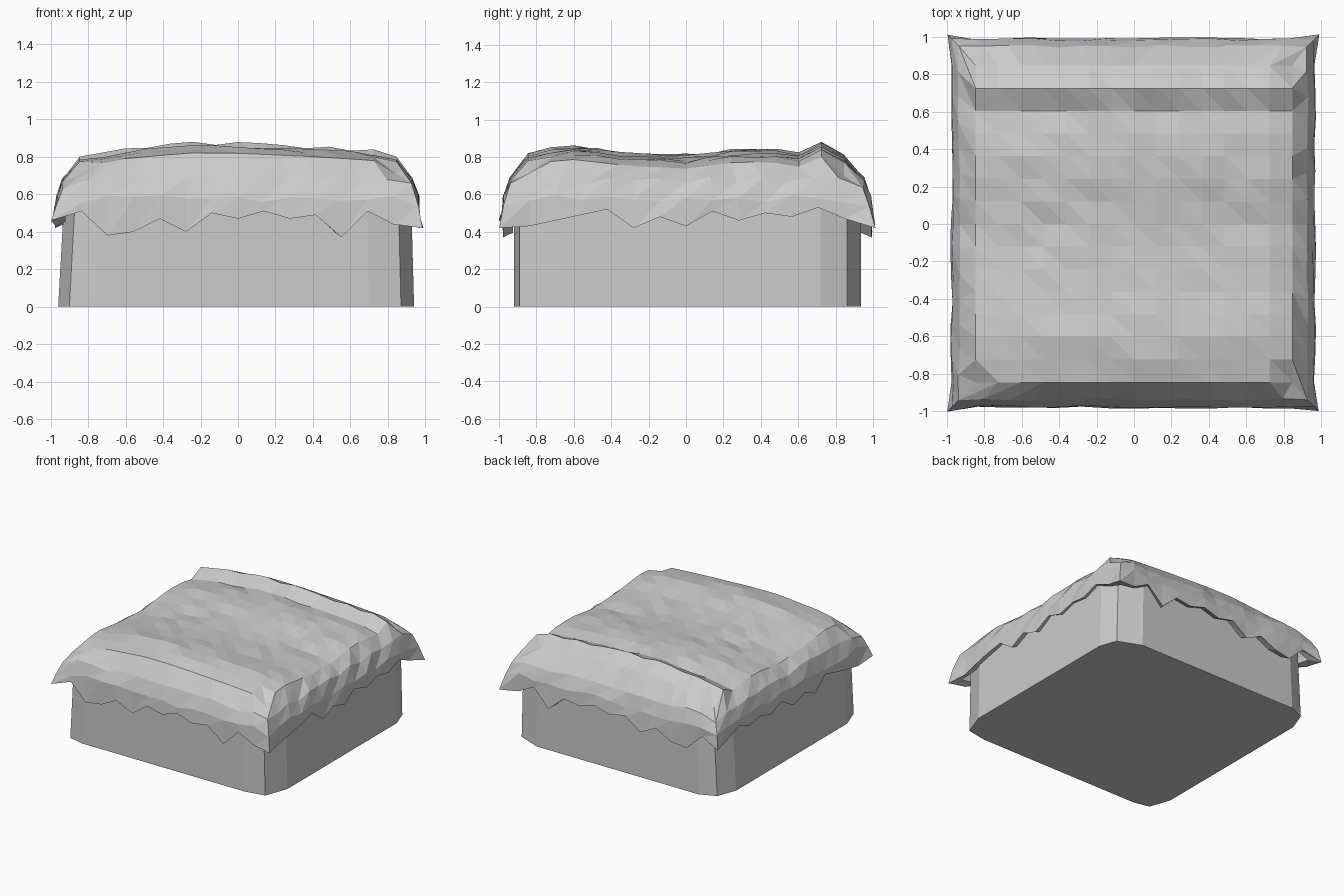
import bpy, random

if "Cube" in bpy.data.objects:
    bpy.data.objects.remove(bpy.data.objects["Cube"])

random.seed(4)
N = 14                      # quads along each side of the cover
R = 0.845                   # half width of the cover's flat top


def interp(pts, t):
    if t <= pts[0][0]:
        return pts[0][1]
    for (a, va), (b, vb) in zip(pts, pts[1:]):
        if t <= b:
            return va + (vb - va) * (t - a) / (b - a)
    return pts[-1][1]


def make(name, verts, faces):
    me = bpy.data.meshes.new(name)
    me.from_pydata(verts, [], faces)
    me.update()
    ob = bpy.data.objects.new(name, me)
    bpy.context.collection.objects.link(ob)
    return ob


# base: box with faceted corners, slightly tapered
outline = [(-0.77, -0.92), (0.70, -0.92), (0.87, -0.89), (0.94, -0.70),
           (0.94, 0.72), (0.89, 0.86), (0.70, 0.935), (-0.77, 0.935),
           (-0.90, 0.88), (-0.96, 0.72), (-0.96, -0.72), (-0.90, -0.89)]
n = len(outline)
bv = [(x, y, 0) for x, y in outline] + [(x * 0.975 + 0.008, y, 0.57) for x, y in outline]
bf = [list(range(n))[::-1], list(range(n, 2 * n))]
bf += [(i, (i + 1) % n, n + (i + 1) % n, n + i) for i in range(n)]
make("base", bv, bf)

# cover: lumpy top grid
prof_x = [(-0.85, .765), (-0.6, .81), (-0.25, .84), (0, .838), (0.4, .82), (0.72, .80), (0.85, .765)]
prof_y = [(-0.85, -.02), (-0.72, .01), (-0.6, .02), (-0.3, -.015), (0, -.028), (0.3, .01),
          (0.5, 0), (0.61, -.02), (0.73, .038), (0.85, -.03)]
verts, faces, top = [], [], {}
for j in range(N + 1):
    for i in range(N + 1):
        x, y = -R + 2 * R * i / N, -R + 2 * R * j / N
        z = interp(prof_x, x) + interp(prof_y, y)
        if 0 < i < N and 0 < j < N:
            z += random.uniform(-0.012, 0.006)
        if i in (0, N) and j in (0, N):
            z -= 0.04
        top[i, j] = len(verts)
        verts.append((x, y, z))
for j in range(N):
    for i in range(N):
        a, b, c, d = top[i, j], top[i + 1, j], top[i + 1, j + 1], top[i, j + 1]
        faces += [(a, b, d), (b, c, d)]

# cover: drooping sides with a ragged hem, turned under to meet the base
front = [.46, .51, .38, .40, .47, .40, .50, .47, .51, .47, .49, .37, .51, .44, .42]
right = [.42, .43, .46, .49, .52, .42, .48, .43, .51, .46, .50, .48, .53, .47, .45]
back, left = front[1:][::-1] + [.46], right[::-1]
ring = ([(i, 0) for i in range(N)] + [(N, j) for j in range(N)] +
        [(i, N) for i in range(N, 0, -1)] + [(0, j) for j in range(N, 0, -1)])
hem = front[:N] + right[:N] + back[:N] + left[:N]


def place(k, ij, level):
    # level: 1 shoulder, 2 side, 3 hem, 4 underside
    i, j = ij
    out = {1: -0.035, 2: 0.0, 3: 0.005, 4: -0.05}[level]
    x, y = -1 + 2 * i / N, -1 + 2 * j / N
    corner = i in (0, N) and j in (0, N)
    wob = 0 if level == 4 else random.uniform(-0.008, 0.006)
    extra = 0.018 if corner and level == 3 else 0
    hx = (0.97 if x < 0 else 0.962) + out + (wob + extra if i in (0, N) else 0)
    hy = (0.975 if y < 0 else 0.985) + out + (wob + extra if j in (0, N) else 0)
    z = {1: 0.675, 2: 0.575, 3: hem[k], 4: hem[k] + 0.025}[level]
    if level < 3:
        z += random.uniform(-0.02, 0.02) - (0.03 if corner else 0)
    return (x * hx, y * hy, z)


prev = [top[ij] for ij in ring]
for level in (1, 2, 3, 4):
    cur = []
    for k, ij in enumerate(ring):
        cur.append(len(verts))
        verts.append(place(k, ij, level))
    m = len(ring)
    for k in range(m):
        q = (k + 1) % m
        faces += [(prev[k], cur[k], prev[q]), (cur[k], cur[q], prev[q])]
    prev = cur
make("cover", verts, faces)
